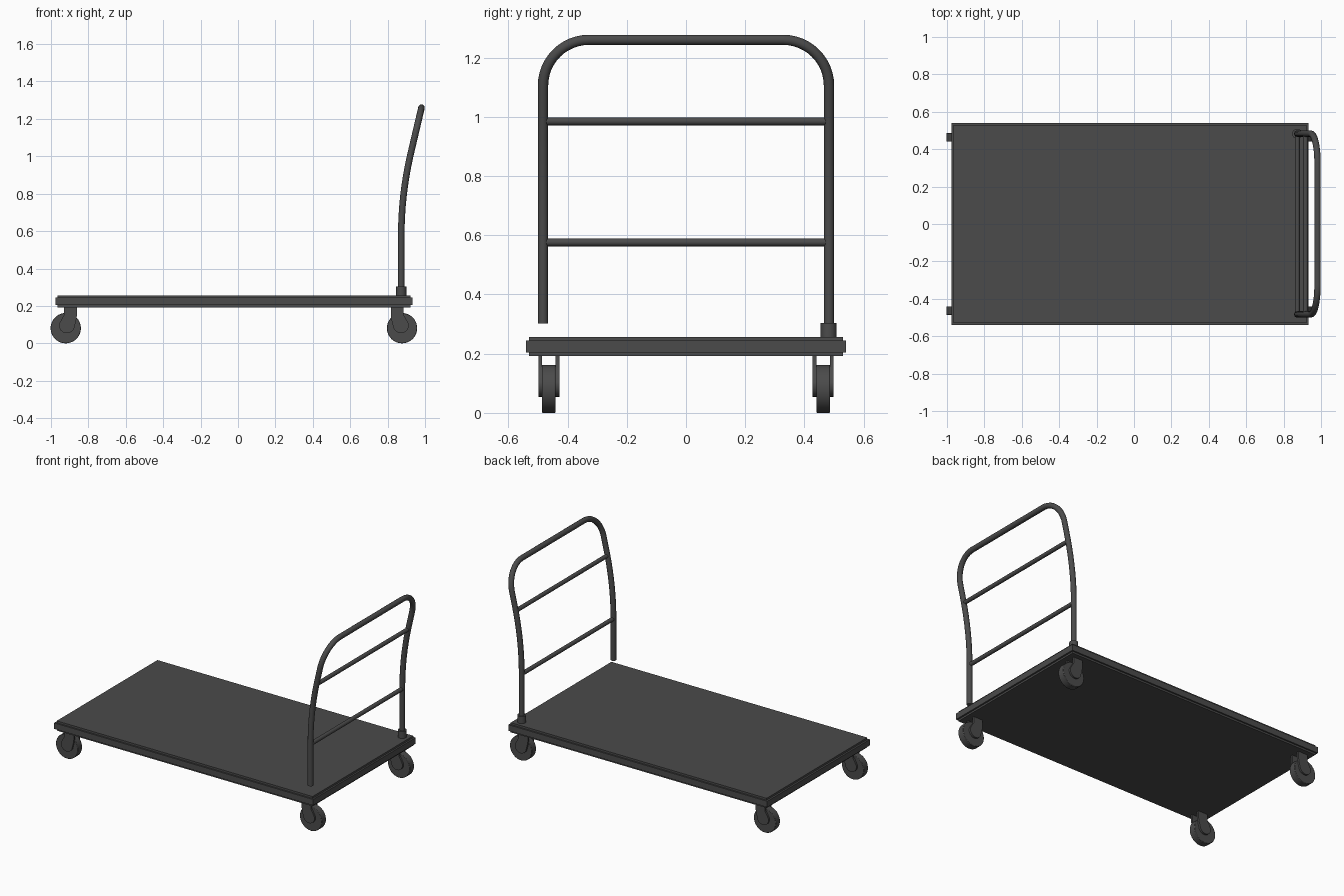
import bpy, bmesh, math

if "Cube" in bpy.data.objects:
    bpy.data.objects.remove(bpy.data.objects["Cube"])

MID_X = -0.022      # casters and deck are symmetric about this x

dark = bpy.data.materials.new("dark_grey")
dark.diffuse_color = (0.07, 0.07, 0.07, 1)
dark.use_nodes = True
dark.node_tree.nodes["Principled BSDF"].inputs["Base Color"].default_value = dark.diffuse_color


def finish(obj, smooth=True):
    bpy.ops.object.select_all(action='DESELECT')
    obj.select_set(True)
    bpy.context.view_layer.objects.active = obj
    if smooth:
        bpy.ops.object.shade_smooth_by_angle(angle=math.radians(35))
        obj.data.materials.clear()
        obj.data.materials.append(dark)
    return obj


def box(name, x0, x1, y0, y1, z0, z1):
    bpy.ops.mesh.primitive_cube_add(size=1, location=((x0 + x1) / 2, (y0 + y1) / 2, (z0 + z1) / 2))
    obj = bpy.context.object
    obj.name = name
    obj.scale = (x1 - x0, y1 - y0, z1 - z0)
    return finish(obj)


def tube(name, points, radius):
    cu = bpy.data.curves.new(name, 'CURVE')
    cu.dimensions = '3D'
    cu.bevel_depth = radius
    cu.bevel_resolution = 4
    cu.use_fill_caps = True
    sp = cu.splines.new('POLY')
    sp.points.add(len(points) - 1)
    for p, co in zip(sp.points, points):
        p.co = (*co, 1)
    obj = bpy.data.objects.new(name, cu)
    bpy.context.collection.objects.link(obj)
    finish(obj, False)
    bpy.ops.object.convert(target='MESH')
    return finish(bpy.context.object)


def plate(name, profile, y0, y1):
    # extrude an xz outline along y
    bm = bmesh.new()
    face = bm.faces.new([bm.verts.new((x, y0, z)) for x, z in profile])
    ext = bmesh.ops.extrude_face_region(bm, geom=[face])
    bmesh.ops.translate(bm, vec=(0, y1 - y0, 0),
                        verts=[v for v in ext['geom'] if isinstance(v, bmesh.types.BMVert)])
    bmesh.ops.recalc_face_normals(bm, faces=bm.faces)
    me = bpy.data.meshes.new(name)
    bm.to_mesh(me)
    bm.free()
    obj = bpy.data.objects.new(name, me)
    bpy.context.collection.objects.link(obj)
    return finish(obj)


# deck: inner board with a slightly wider edge band
box("deck_board", -0.965, 0.921, -0.53, 0.53, 0.192, 0.257)
box("deck_edge_band", -0.977, 0.932, -0.54, 0.54, 0.204, 0.244)

# casters: fork outline is relative to the wheel axle, top leaning inward
arc = [(0.006 + 0.042 * math.cos(a), 0.096 + 0.042 * math.sin(a))
       for a in (math.radians(-5 - 17 * i) for i in range(12))]
fork = [(-0.009, 0.193), (0.06, 0.193), (0.06, 0.15), (0.055, 0.12)] + arc + [(-0.018, 0.137), (-0.009, 0.15)]
for end, s in (("left", 1), ("right", -1)):
    axle_x = MID_X - s * 0.899
    for side, t in (("front", -1), ("back", 1)):
        tag = f"{side}_{end}"
        bpy.ops.mesh.primitive_cylinder_add(vertices=40, radius=0.081, depth=0.046,
                                            location=(axle_x, t * 0.4635, 0.081),
                                            rotation=(math.pi / 2, 0, 0))
        wheel = bpy.context.object
        wheel.name = "wheel_" + tag
        bev = wheel.modifiers.new("rounded_tread", 'BEVEL')
        bev.width = 0.003
        bev.segments = 2
        finish(wheel)
        outline = [(axle_x + s * x, z) for x, z in fork]
        plate("outer_fork_" + tag, outline, t * 0.486, t * 0.498)
        plate("inner_fork_" + tag, outline, t * 0.428, t * 0.441)


# push handle: leans back in side profile
def lean(z):
    a, b, slope = 0.58, 1.02, 0.235
    if z < a:
        return 0.873
    if z < b:
        return 0.873 + slope * (z - a) ** 2 / (2 * (b - a))
    return 0.873 + slope * ((b - a) / 2 + z - b)


R, HALF, TOP = 0.155, 0.483, 1.26
half = [(HALF, z) for z in [0.302] + [0.58 + 0.0525 * i for i in range(10)]]
half += [(HALF - R + R * math.cos(a), TOP - R + R * math.sin(a))
         for a in (math.pi / 2 * i / 12 for i in range(13))]
path = half + [(-y, z) for y, z in reversed(half)]
tube("handle_frame", [(lean(z), y, z) for y, z in path], 0.0175)

# crossbars
for name, z in (("lower_crossbar", 0.576), ("upper_crossbar", 0.985)):
    tube(name, [(lean(z), -HALF, z), (lean(z), HALF, z)], 0.0135)

# handle socket (only the back post has one)
bpy.ops.mesh.primitive_cylinder_add(vertices=24, radius=0.027, depth=0.05,
                                    location=(0.873, 0.482, 0.278))
bpy.context.object.name = "handle_socket"
finish(bpy.context.object)
